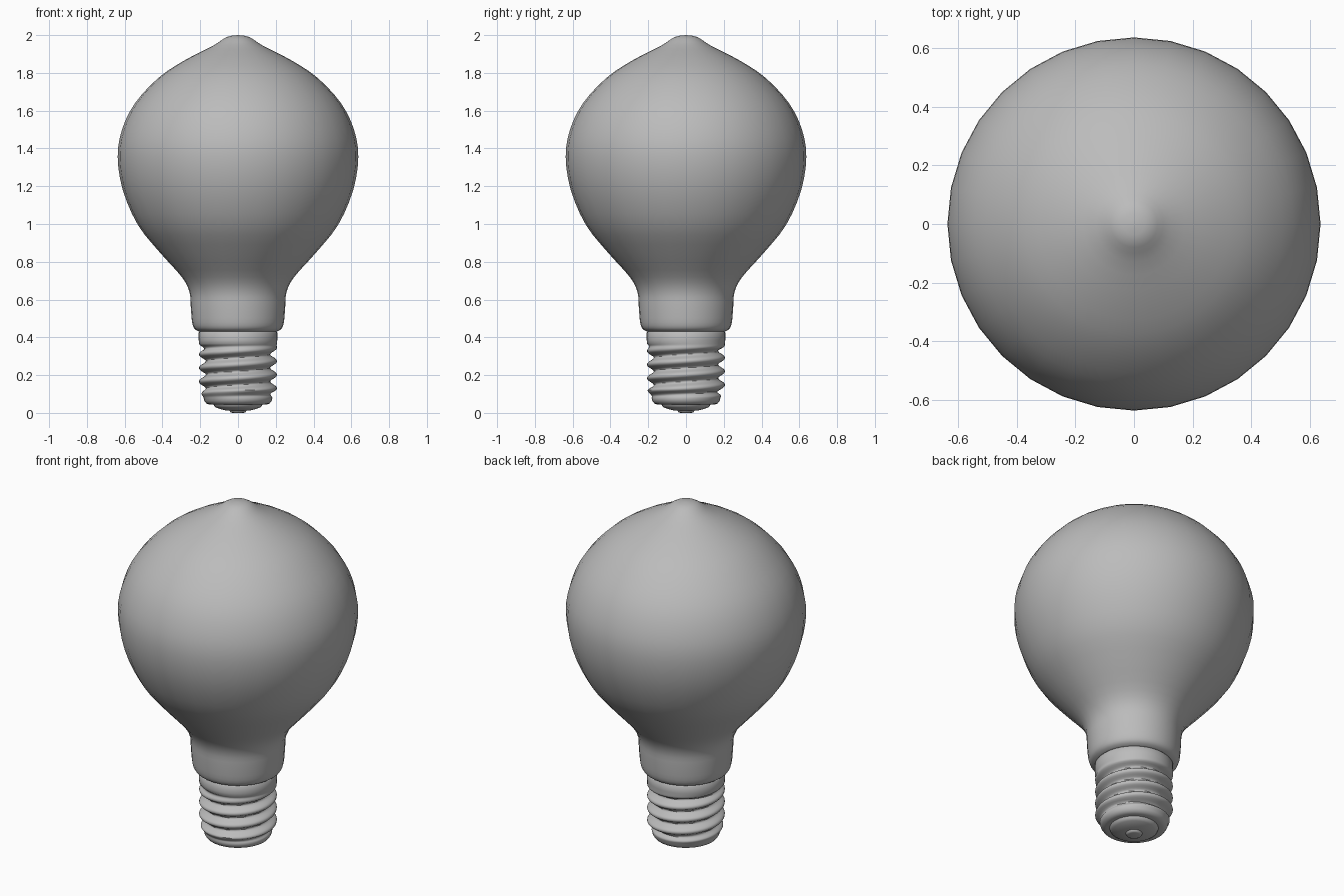
import bpy, bmesh, math

SEGMENTS = 32

cube = bpy.data.objects.get("Cube")
if cube:
    bpy.data.objects.remove(cube, do_unlink=True)

grey = bpy.data.materials.new("plain grey")
grey.use_nodes = True
colour = (0.5, 0.5, 0.5, 1)
grey.diffuse_color = colour
grey.node_tree.nodes["Principled BSDF"].inputs["Base Color"].default_value = colour


def lathe(name, profile, segments=SEGMENTS, offset=None):
    """Spin (radius, height) points round z; offset(angle, z) changes the radius."""
    bm = bmesh.new()
    rings = []
    for r, z in profile:
        if r == 0:
            rings.append([bm.verts.new((0, 0, z))] * segments)
            continue
        ring = []
        for i in range(segments):
            a = math.tau * i / segments
            rr = r + (offset(a, z) if offset else 0)
            ring.append(bm.verts.new((rr * math.cos(a), rr * math.sin(a), z)))
        rings.append(ring)
    for low, high in zip(rings, rings[1:]):
        for i in range(segments):
            j = (i + 1) % segments
            corners = dict.fromkeys((low[i], low[j], high[j], high[i]))
            bm.faces.new(list(corners))
    bmesh.ops.recalc_face_normals(bm, faces=bm.faces)
    mesh = bpy.data.meshes.new(name)
    bm.to_mesh(mesh)
    bm.free()
    mesh.materials.append(grey)
    obj = bpy.data.objects.new(name, mesh)
    bpy.context.collection.objects.link(obj)
    bpy.ops.object.select_all(action='DESELECT')
    obj.select_set(True)
    bpy.context.view_layer.objects.active = obj
    bpy.ops.object.shade_smooth_by_angle(angle=math.radians(50))
    return obj


def smooth_profile(points, steps=3):
    """Catmull-Rom curve through the profile points."""
    pts = [points[0]] + points + [points[-1]]
    out = []
    for a, b, c, d in zip(pts, pts[1:], pts[2:], pts[3:]):
        for s in range(steps):
            t = s / steps
            out.append(tuple(
                0.5 * (2 * q + (r - p) * t + (2 * p - 5 * q + 4 * r - w) * t * t
                       + (3 * q - p - 3 * r + w) * t ** 3)
                for p, q, r, w in zip(a, b, c, d)))
    return out + [points[-1]]


# Glass envelope with a drawn-out tip
glass = [(0.205, 0.43), (0.23, 0.445), (0.243, 0.48), (0.25, 0.56), (0.257, 0.64),
         (0.298, 0.72), (0.41, 0.845), (0.53, 0.995), (0.61, 1.18), (0.637, 1.355),
         (0.614, 1.5), (0.545, 1.64), (0.42, 1.775), (0.28, 1.868), (0.13, 1.945),
         (0.06, 1.99), (0, 2)]
lathe("glass_bulb", [(0.19, 0.43)] + smooth_profile(glass))

# Screw shell: collar, helical thread and rounded lower rim
BOTTOM, TOP, PITCH, DEPTH = 0.08, 0.365, 0.072, 0.036


def thread(angle, z):
    fade = max(0, min(1, (z - BOTTOM) / 0.03, (TOP - z) / 0.03))
    wave = 0.5 + 0.5 * math.cos(math.tau * (z - 0.31) / PITCH - angle)
    return -DEPTH * fade * wave ** 1.3


rows = 48
shell = [(0.12, 0.045), (0.15, 0.044), (0.168, 0.05), (0.178, 0.064)]
for k in range(rows + 1):
    z = BOTTOM + (TOP - BOTTOM) * k / rows
    shell.append((min(0.206, 0.182 + 0.6 * (z - BOTTOM)), z))
shell += [(0.208, 0.385), (0.208, 0.425), (0.202, 0.431), (0.18, 0.431)]
lathe("screw_shell", shell, 48, thread)

# Insulator and end contact
lathe("insulator", [(0.13, 0.046), (0.125, 0.034), (0.112, 0.026), (0.085, 0.018),
                    (0.06, 0.012), (0, 0.01)])
lathe("end_contact", [(0.045, 0.013), (0.04, 0.003), (0.03, 0), (0, 0)])
